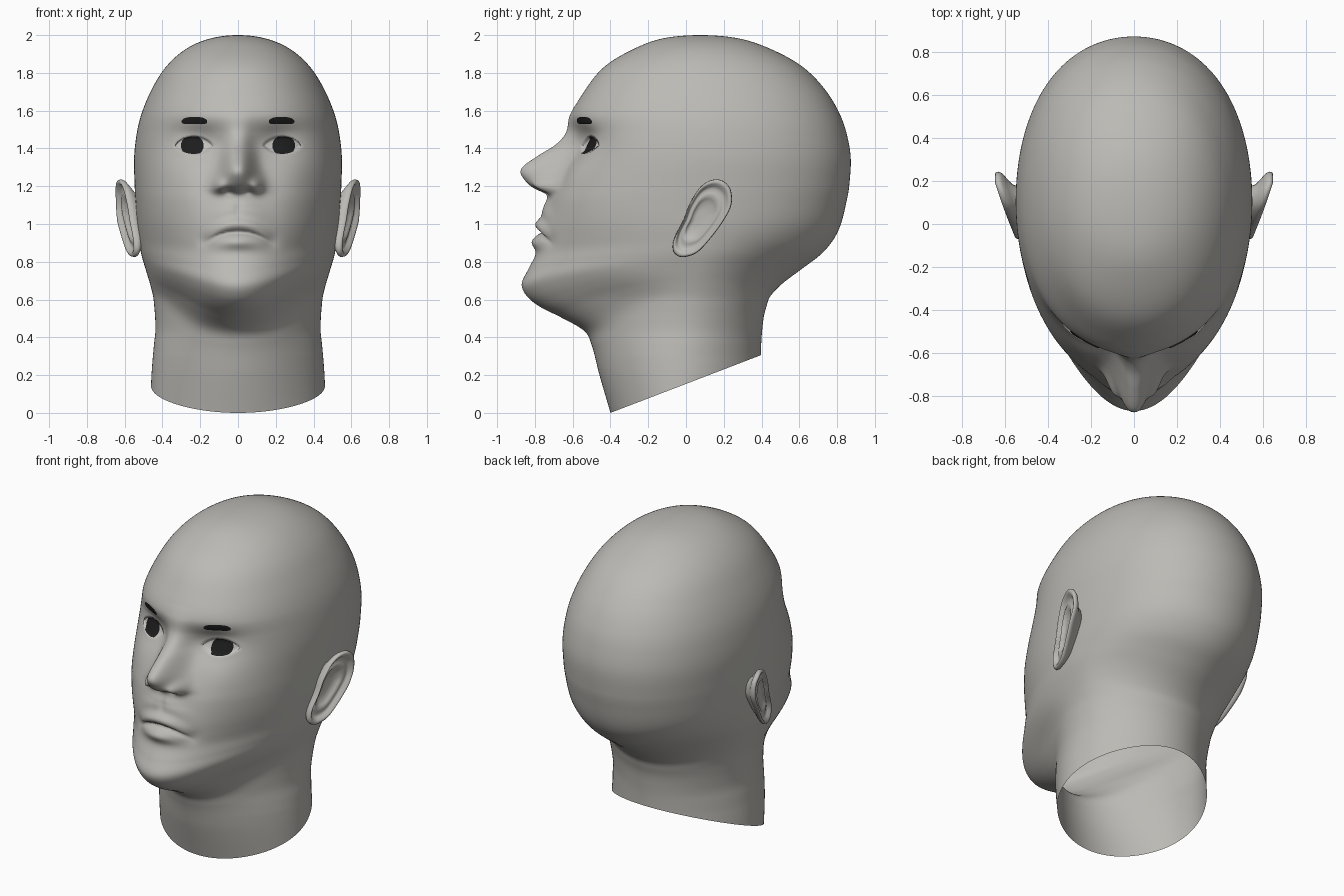
import bpy, bmesh, math
from math import sin, cos, exp, sqrt, pi

if "Cube" in bpy.data.objects:
    bpy.data.objects.remove(bpy.data.objects["Cube"])


def material(name, rgb):
    m = bpy.data.materials.new(name)
    m.diffuse_color = (*rgb, 1)
    m.use_nodes = True
    m.node_tree.nodes["Principled BSDF"].inputs["Base Color"].default_value = m.diffuse_color
    return m


SKIN = material("clay_grey", (0.50, 0.49, 0.46))
DARK = material("near_black", (0.012, 0.012, 0.012))
WHITE = material("eye_grey", (0.55, 0.54, 0.52))


def curve(keys, vals, t):
    """Smooth interpolation through (keys, vals), keys ascending."""
    t = min(max(t, keys[0]), keys[-1])
    n = len(keys)
    i = 0
    while i < n - 2 and t > keys[i + 1]:
        i += 1

    def slope(j):
        a, b = max(j - 1, 0), min(j + 1, n - 1)
        return (vals[b] - vals[a]) / (keys[b] - keys[a])
    h = keys[i + 1] - keys[i]
    u = (t - keys[i]) / h
    return ((2*u**3 - 3*u**2 + 1) * vals[i] + (u**3 - 2*u**2 + u) * h * slope(i)
            + (3*u**2 - 2*u**3) * vals[i + 1] + (u**3 - u**2) * h * slope(i + 1))


# Head and neck sections: z, front y, back y, half width
SECTIONS = [
    (2.0, .075, .075, 0), (1.985, -.11, .265, .135), (1.93, -.27, .44, .27),
    (1.83, -.435, .62, .383), (1.70, -.54, .745, .463), (1.58, -.605, .815, .512),
    (1.48, -.605, .85, .536), (1.35, -.625, .872, .55), (1.2, -.688, .864, .547),
    (1.12, -.724, .85, .543), (1.0, -.76, .820, .535), (.92, -.778, .782, .525),
    (.84, -.795, .715, .512), (.76, -.835, .61, .489), (.68, -.87, .505, .465),
    (.615, -.84, .445, .449), (.56, -.77, .425, .443), (.51, -.67, .412, .439),
    (.435, -.54, .403, .437), (.36, -.50, .398, .445), (.2, -.458, .395, .458),
    (0, -.40, .39, .465)]
S_KEYS = [sqrt(2 - r[0]) for r in SECTIONS]
COLS = list(zip(*SECTIONS))
# Nose: z, projection, half width
NOSE = [(1.09, 0, .12), (1.155, .028, .12), (1.19, .115, .115), (1.235, .183, .10),
        (1.275, .222, .09), (1.31, .218, .082), (1.37, .152, .075), (1.42, .083, .07),
        (1.48, .035, .07), (1.57, .01, .08), (1.64, 0, .08)]
NZ, NP, NW = zip(*NOSE)


def section(col, z):
    return curve(S_KEYS, COLS[col], sqrt(max(2 - z, 0)))


def bump(x, z, cx, cz, sx, sz):
    return exp(-((x - cx) / sx)**2 - ((z - cz) / sz)**2)


def lid(u):
    """Lower and upper edge of the eye opening, u from -1 to 1."""
    a = max(1 - u * u, 0)
    return 1.415 - .048 * a**.8, 1.415 + .053 * a**.7


EYE_X, EYE_W = .234, .102


def features(x, z):
    """Change in y for nose, lips, eyes; negative is forward."""
    x = abs(x)
    d = 0
    if NZ[0] < z < NZ[-1]:
        d -= max(curve(NZ, NP, z), 0) * exp(-(x / curve(NZ, NW, z))**2.5)
    d -= .045 * bump(x, z, .10, 1.205, .035, .04)          # nostril wings
    d += .025 * bump(x, z, .05, 1.175, .028, .016)         # nostrils
    zz = z + 1.8 * min(x, .25)**2                          # downturned mouth
    d -= exp(-(x / .14)**3) * (.036 * exp(-((zz - 1.0) / .034)**2)
                               + .022 * exp(-((zz - 1.08) / .05)**2))
    d -= .036 * exp(-(x / .11)**2) * exp(-((z + .6 * x * x - .905) / .038)**2)
    d += .020 * exp(-(x / .16)**6) * exp(-((zz - .957) / .011)**2)
    d += .012 * bump(x, z, .18, .91, .04, .04)             # mouth corners
    d += .008 * bump(x, z, 0, 1.08, .02, .04)              # philtrum
    d -= .012 * bump(x, z, .30, 1.23, .13, .13)            # cheekbones
    d += .075 * bump(x, z, .215, 1.43, .125, .08)          # eye socket
    d -= .034 * bump(x, z, .24, 1.415, .085, .055)         # eyelids
    u = (x - EYE_X) / EYE_W
    if abs(u) < 1:                                         # eye opening
        lo, hi = lid(u)
        inset = min(z - lo, hi - z) / .012
        d += .016 * min(max(inset, 0), 1)
    return d


# Fullness of the front quarters by height
FULL_Z = (0, .45, .68, .85, 1.05, 1.2, 1.5, 2)
FULL = (-.03, -.04, -.05, -.035, .01, .025, .025, .01)


def head_point(phi, z):
    w = section(3, z)
    c = curve((.3, 1.2, 2.0), (-.02, .10, .075), z)
    if cos(phi) <= 0:
        # base of the skull rises towards the ears
        lift = .13 * sin(phi)**2 * exp(-((z - .8) / .28)**2)
        back = section(2, z - lift)
        k = 1 + curve((.4, .9, 2), (-.025, .02, .02), z) * sin(2 * phi)**2
        return w * sin(phi) * k, c - (back - c) * cos(phi) * k
    # jaw line rises to the sides
    lift = .2 * sin(phi)**2 * exp(-((z - .6) / .25)**2)
    front = section(1, z - lift)
    k = 1 + curve(FULL_Z, FULL, z) * sin(2 * phi)**2
    x = w * sin(phi) * k
    return x, c - (c - front) * cos(phi) * k + features(x, z)


def face_y(x, z):
    lo, hi = 0, 1.4
    for _ in range(30):
        mid = (lo + hi) / 2
        if head_point(mid, z)[0] < x:
            lo = mid
        else:
            hi = mid
    return head_point(lo, z)[1]


def grid_object(name, rows, mat, closed, mirror=False):
    bm = bmesh.new()
    vs = [[bm.verts.new(p) for p in row] for row in rows]
    n = len(rows[0])
    for a, b in zip(vs, vs[1:]):
        for j in range(n if closed else n - 1):
            k = (j + 1) % n
            bm.faces.new((a[j], b[j], b[k], a[k]))
    bmesh.ops.remove_doubles(bm, verts=bm.verts, dist=1e-5)
    if name == "head":                                     # sloping open neck
        bmesh.ops.bisect_plane(bm, geom=bm.verts[:] + bm.edges[:] + bm.faces[:],
                               plane_co=(0, 0, .1535), plane_no=(0, -.3836, 1),
                               clear_inner=True)
    for f in bm.faces:
        f.smooth = True
    me = bpy.data.meshes.new(name)
    bm.to_mesh(me)
    bm.free()
    me.materials.append(mat)
    ob = bpy.data.objects.new(name, me)
    bpy.context.collection.objects.link(ob)
    if mirror:
        ob.modifiers.new("mirror", 'MIRROR').use_mirror_merge = False
    return ob


# Head: rings from crown to neck, denser towards the face
RINGS, SEGS = 300, 220
rows = []
for i in range(RINGS + 1):
    z = 2 - (sqrt(2) * i / RINGS)**2
    ring = []
    for j in range(SEGS):
        t = 2 * pi * j / SEGS - pi
        x, y = head_point(t - .5 * sin(t), z)
        ring.append((x, y, z))
    rows.append(ring)
grid_object("head", rows, SKIN, True)


# Eyes and brows: thin plates that follow the face
def plate(name, mat, cx, hw, edges, off, nu=28, nv=12):
    rows = []
    for v in range(nv + 1):
        row = []
        for i in range(nu + 1):
            u = -cos(pi * i / nu)
            x = cx + hw * u
            lo, hi = edges(u, x)
            z = hi + (lo - hi) * v / nv
            row.append((x, face_y(x, z) - off, z))
        rows.append(row)
    grid_object(name, rows, mat, False, True)


def iris_edges(u, x):
    lo, hi = lid((x - EYE_X) / EYE_W)
    h = .056 * sqrt(max(1 - u * u, 0))
    return max(lo + .004, 1.415 - h), min(hi - .004, 1.415 + h)


def brow_edges(u, x):
    h = .019 * max(1 - u**4, 0)**.5
    zc = 1.548 - .006 * u * u
    return zc - h, zc + h


plate("eye_whites", WHITE, EYE_X, EYE_W * .97, lambda u, x: lid(u), .003)
plate("irises", DARK, .242, .060, iris_edges, .007)
plate("eyebrows", DARK, .231, .068, brow_edges, .006)

# Ears: outline in (y, z), lofted from behind, over the rim, into the bowl
OUTLINE = [(-.01, .825), (.06, .85), (.135, .93), (.20, 1.02), (.24, 1.10), (.237, 1.18),
           (.20, 1.225), (.145, 1.235), (.08, 1.20), (.02, 1.11), (-.015, 1.02),
           (-.06, .93), (-.07, .87), (-.05, .835)]
LOOP = OUTLINE[-3:] + OUTLINE + OUTLINE[:4]
KEYS = list(range(-3, len(OUTLINE) + 4))
EY, EZ = .07, 1.03
STEPS = [(.52, -.12), (.66, -.06), (.84, -.035), (.96, -.018), (1, -.004), (.985, .010),
         (.94, .015), (.88, .010), (.82, -.006), (.75, -.014), (.66, -.008), (.58, -.005),
         (.5, -.015), (.4, -.026), (.2, -.028), (0, -.028)]
rows = []
for scale, dx in STEPS:
    row = []
    for j in range(72):
        t = -len(OUTLINE) * j / 72 % len(OUTLINE)
        y = EY + (curve(KEYS, [p[0] for p in LOOP], t) - EY) * scale
        z = EZ + (curve(KEYS, [p[1] for p in LOOP], t) - EZ) * scale
        bend = -.25 * max(y - .19, 0)
        row.append((.54 + .33 * (y + .07) + .03 * (z - 1.04) + bend + dx, y, z))
    rows.append(row[::-1])
ear = grid_object("ears", rows, SKIN, True, True)
ear.data.flip_normals()
